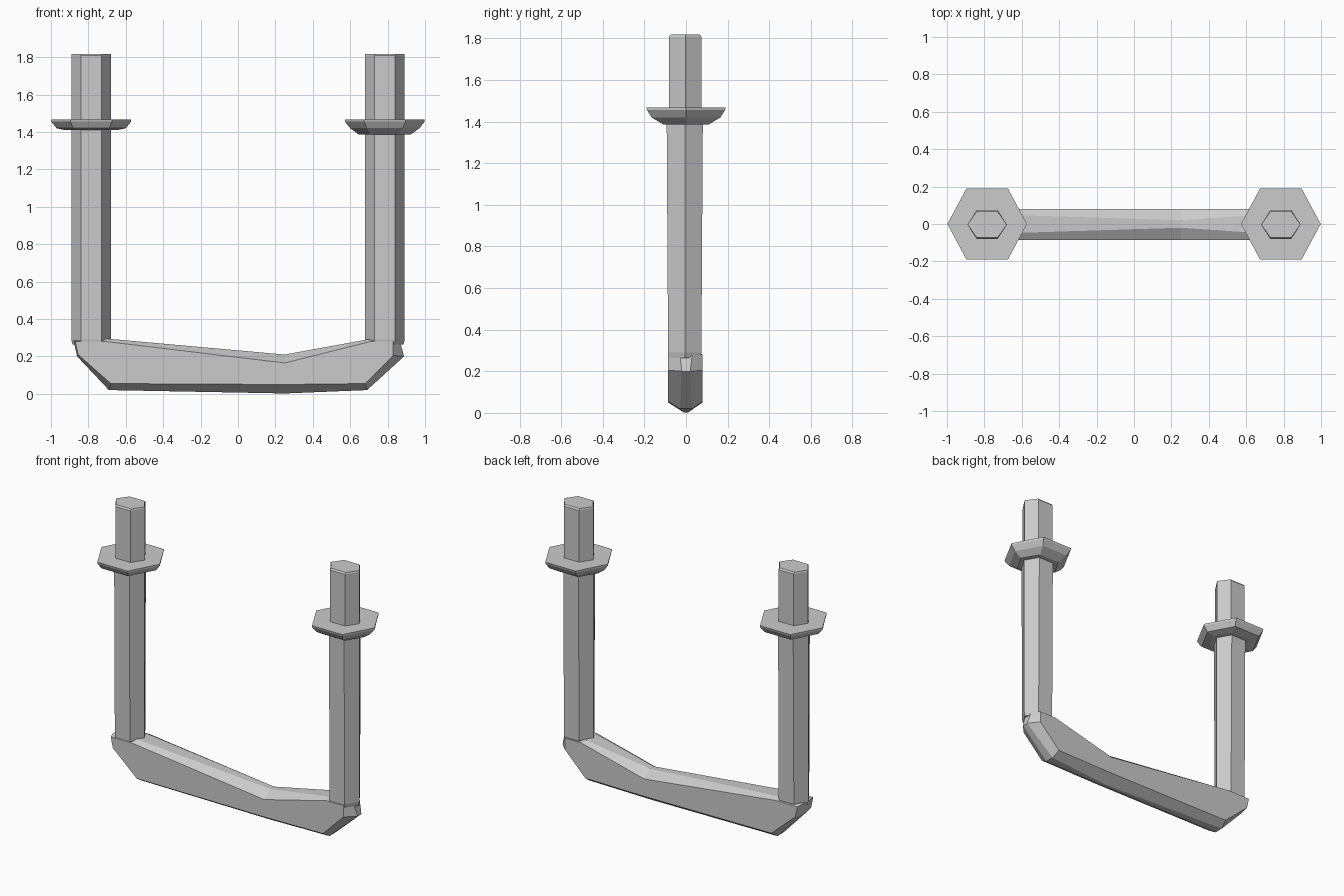
import bpy

if "Cube" in bpy.data.objects:
    bpy.data.objects.remove(bpy.data.objects["Cube"])

HEX = [(-1, 0), (-0.52, -1), (0.52, -1), (1, 0), (0.52, 1), (-0.52, 1)]


def loft(name, rings):
    """Join equal-length vertex rings into a closed flat-shaded solid."""
    n = len(rings[0])
    verts = [v for r in rings for v in r]
    faces = [list(range(n))[::-1], list(range(len(verts) - n, len(verts)))]
    for k in range(len(rings) - 1):
        for i in range(n):
            j = (i + 1) % n
            faces.append([k * n + i, k * n + j, (k + 1) * n + j, (k + 1) * n + i])
    me = bpy.data.meshes.new(name)
    me.from_pydata(verts, [], faces)
    # consistent outward normals
    import bmesh
    bm = bmesh.new()
    bm.from_mesh(me)
    bmesh.ops.recalc_face_normals(bm, faces=bm.faces)
    bm.to_mesh(me)
    bm.free()
    ob = bpy.data.objects.new(name, me)
    bpy.context.collection.objects.link(ob)
    return ob


def hex_ring(cx, cy, z, rx, ry):
    return [(cx + rx * x, cy + ry * y, z) for x, y in HEX]


for side, s, drop in (("left", -1, 1.41), ("right", 1, 1.387)):
    cx = 0.785 * s
    # Lower leg, widening slightly upward
    loft(side + "_leg", [hex_ring(cx, -0.006, 0.265, 0.1, 0.075),
                         hex_ring(cx, -0.006, 0.29, 0.106, 0.08),
                         hex_ring(cx, -0.006, 1.42, 0.106, 0.087)])
    # Tapered hexagonal collar
    loft(side + "_collar", [hex_ring(cx, 0, drop, 0.14, 0.11),
                            hex_ring(cx, 0, 1.42, 0.185, 0.165),
                            hex_ring(cx, 0, 1.455, 0.213, 0.187),
                            hex_ring(cx, 0, 1.467, 0.213, 0.19)])
    # Upper stud
    loft(side + "_stud", [hex_ring(cx, -0.003, 1.45, 0.106, 0.078),
                          hex_ring(cx, -0.003, 1.808, 0.106, 0.078),
                          hex_ring(cx, -0.003, 1.818, 0.105, 0.07)])

# Bottom bar: front/back face outline and the ridge outline running round it
face = [(-0.87, 0.28), (-0.855, 0.21), (-0.68, 0.055), (0.25, 0.05), (0.68, 0.055),
        (0.83, 0.205), (0.83, 0.28), (0.71, 0.28), (0.25, 0.165), (-0.71, 0.28)]
ridge = [(-0.88, 0.285), (-0.86, 0.2), (-0.69, 0.02), (0.25, 0.002), (0.69, 0.02),
         (0.888, 0.2), (0.865, 0.285), (0.69, 0.29), (0.25, 0.21), (-0.7, 0.295)]
depth = [0.05, 0.03, 0.03, 0.01, 0.03, 0.02, 0.03, 0.05, 0.02, 0.05]
loft("bottom_bar", [[(x, -0.086, z) for x, z in face],
                    [(x, -d, z) for (x, z), d in zip(ridge, depth)],
                    [(x, d, z) for (x, z), d in zip(ridge, depth)],
                    [(x, 0.08, z) for x, z in face]])
